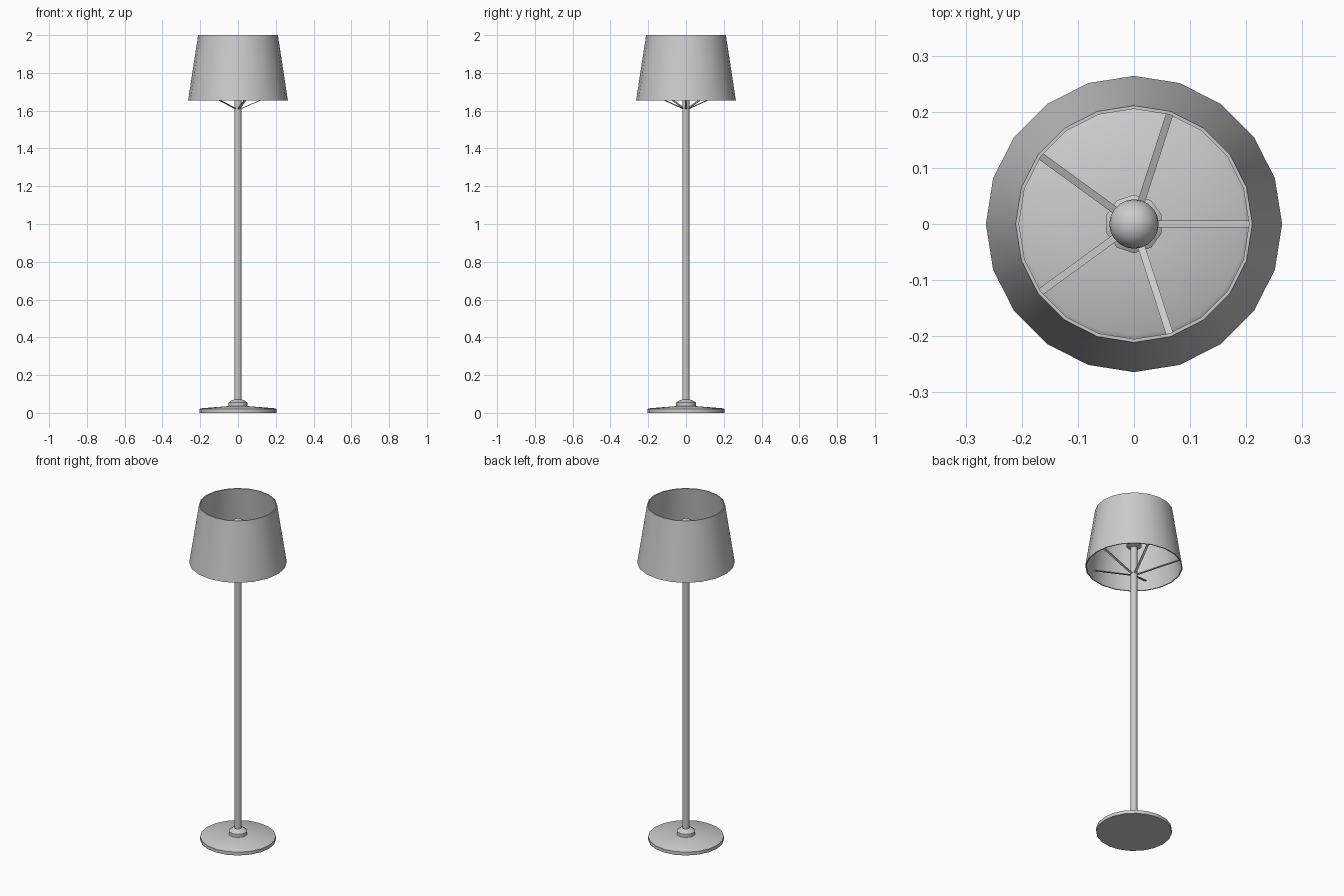
import bpy, bmesh
from math import sin, cos, tau, radians
from mathutils import Matrix, Vector

if "Cube" in bpy.data.objects:
    bpy.data.objects.remove(bpy.data.objects["Cube"])


def finish(name, bm, smooth_angle=40):
    bmesh.ops.recalc_face_normals(bm, faces=bm.faces)
    me = bpy.data.meshes.new(name)
    bm.to_mesh(me)
    bm.free()
    ob = bpy.data.objects.new(name, me)
    bpy.context.collection.objects.link(ob)
    if smooth_angle:
        bpy.ops.object.select_all(action='DESELECT')
        ob.select_set(True)
        bpy.context.view_layer.objects.active = ob
        bpy.ops.object.shade_smooth_by_angle(angle=radians(smooth_angle))
    return ob


def lathe(name, profile, sides, start=0.0, closed=False):
    """Revolve (radius, z) points; open profiles get end caps."""
    bm = bmesh.new()
    rings = []
    for r, z in profile:
        rings.append([bm.verts.new((r * cos(start + tau * i / sides),
                                    r * sin(start + tau * i / sides), z))
                      for i in range(sides)])
    pairs = list(zip(rings, rings[1:]))
    if closed:
        pairs.append((rings[-1], rings[0]))
    else:
        bm.faces.new(rings[0])
        bm.faces.new(rings[-1])
    for a, b in pairs:
        for i in range(sides):
            j = (i + 1) % sides
            bm.faces.new((a[i], a[j], b[j], b[i]))
    return finish(name, bm)


# Round foot with a slightly domed top
lathe("base_disc", [(0.205, 0), (0.205, 0.02), (0.198, 0.024), (0.05, 0.036)], 20)

# Stepped collar where the pole meets the foot
lathe("base_collar", [(0.052, 0.034), (0.052, 0.055), (0.035, 0.066), (0.02, 0.071)],
      10, radians(18))

# Pole
lathe("pole", [(0.019, 0.03), (0.019, 1.79)], 10, radians(18))

# Bulb holder and bulb
lathe("bulb_socket", [(0.019, 1.775), (0.043, 1.785), (0.043, 1.825), (0.03, 1.84)],
      10, radians(18))
bm = bmesh.new()
bmesh.ops.create_uvsphere(bm, u_segments=20, v_segments=12, radius=0.044,
                          matrix=Matrix.Translation((0, 0, 1.87)))
finish("bulb", bm, 60)

# Hollow tapered lampshade
lathe("lamp_shade", [(0.264, 1.655), (0.211, 2.0), (0.205, 2.0), (0.258, 1.655)],
      20, closed=True)

# Five flat struts rising from the pole to the shade
inner, outer = Vector((0.014, 0, 1.61)), Vector((0.252, 0, 1.712))
run = outer - inner
tilt = run.to_track_quat('X', 'Z').to_matrix().to_4x4()
for k in range(5):
    bm = bmesh.new()
    m = (Matrix.Rotation(tau * k / 5, 4, 'Z') @ Matrix.Translation((inner + outer) / 2)
         @ tilt @ Matrix.Diagonal((run.length, 0.013, 0.004, 1)))
    bmesh.ops.create_cube(bm, size=1, matrix=m)
    finish(f"shade_strut_{k + 1}", bm, 0)
